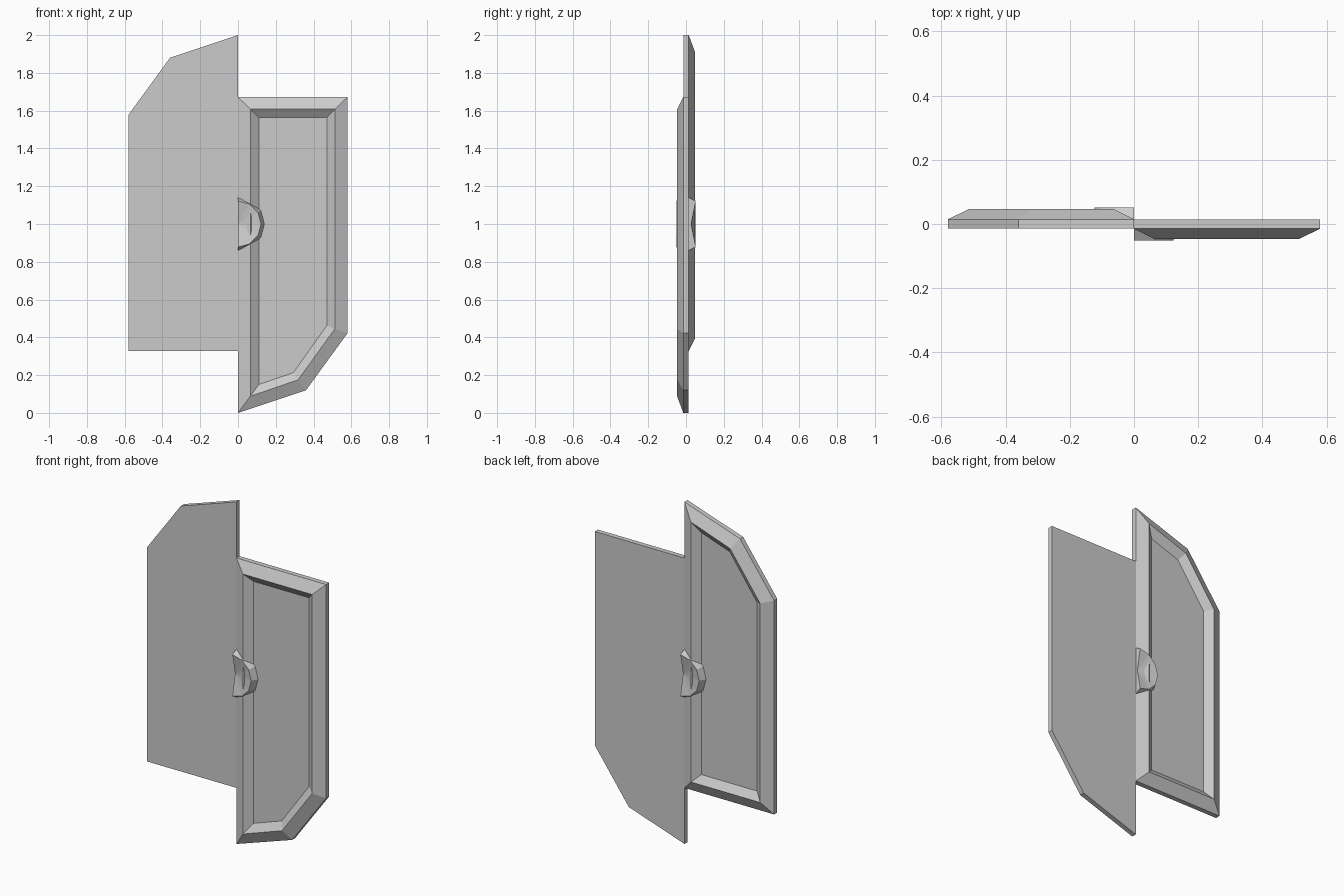
import bpy, bmesh, math

if "Cube" in bpy.data.objects:
    bpy.data.objects.remove(bpy.data.objects["Cube"])

SLAB, PEAK, HUB, DISH = 0.0145, 0.047, 0.0515, 0.027

# right-hand outlines (x, z): outer edge, frame ridge, recessed floor
OUTER = [(0, 0), (0.36, 0.12), (0.58, 0.422), (0.58, 1.672), (0, 1.672)]
RIDGE = [(0.065, 0.088), (0.318, 0.175), (0.513, 0.445), (0.513, 1.608), (0.065, 1.608)]
FLOOR = [(0.11, 0.15), (0.293, 0.213), (0.47, 0.462), (0.47, 1.565), (0.11, 1.565)]


def finish(name, bm, flip):
    # the left half is the right half turned through the centre point
    for v in bm.verts:
        if flip:
            v.co.x, v.co.y, v.co.z = -v.co.x, -v.co.y, 2 - v.co.z
    bmesh.ops.recalc_face_normals(bm, faces=bm.faces[:])
    me = bpy.data.meshes.new(name)
    bm.to_mesh(me)
    bm.free()
    bpy.context.collection.objects.link(bpy.data.objects.new(name, me))


def ring(bm, pts, y):
    return [bm.verts.new((x, y, z)) for x, z in pts]


def bridge(bm, a, b, closed=True):
    n = len(a)
    for i in range(n if closed else n - 1):
        j = (i + 1) % n
        bm.faces.new((a[i], a[j], b[j], b[i]))


def panel(name, flip):
    bm = bmesh.new()
    back, edge = ring(bm, OUTER, SLAB), ring(bm, OUTER, -SLAB)
    ridge, floor = ring(bm, RIDGE, -PEAK), ring(bm, FLOOR, -SLAB)
    bm.faces.new(back)
    bridge(bm, back, edge, closed=False)
    bridge(bm, edge, ridge)
    bridge(bm, ridge, floor)
    bm.faces.new(floor)
    # exposed part of the centre edge, beyond the neighbouring panel
    a, b = ring(bm, [(0, 0.328)], SLAB)[0], ring(bm, [(0, 0.328)], -SLAB)[0]
    bm.faces.new((back[0], edge[0], b, a))
    finish(name, bm, flip)


def hub(name, flip):
    # dished half disc with tapered sides
    def arc(r):
        return [(r * math.cos(t), 1 + r * math.sin(t))
                for t in [math.radians(-90 + 30 * i) for i in range(7)]]
    bm = bmesh.new()
    base, rim = ring(bm, arc(0.14), -SLAB), ring(bm, arc(0.122), -HUB)
    mid = bm.verts.new((0, -DISH, 1))
    bridge(bm, base, rim, closed=False)
    for p, q in zip(rim, rim[1:]):
        bm.faces.new((p, q, mid))
    bm.faces.new((base[0], rim[0], mid, rim[-1], base[-1]))
    finish(name, bm, flip)


for side, flip in (("right", False), ("left", True)):
    panel(side + "_door_panel", flip)
    hub(side + "_hub", flip)
